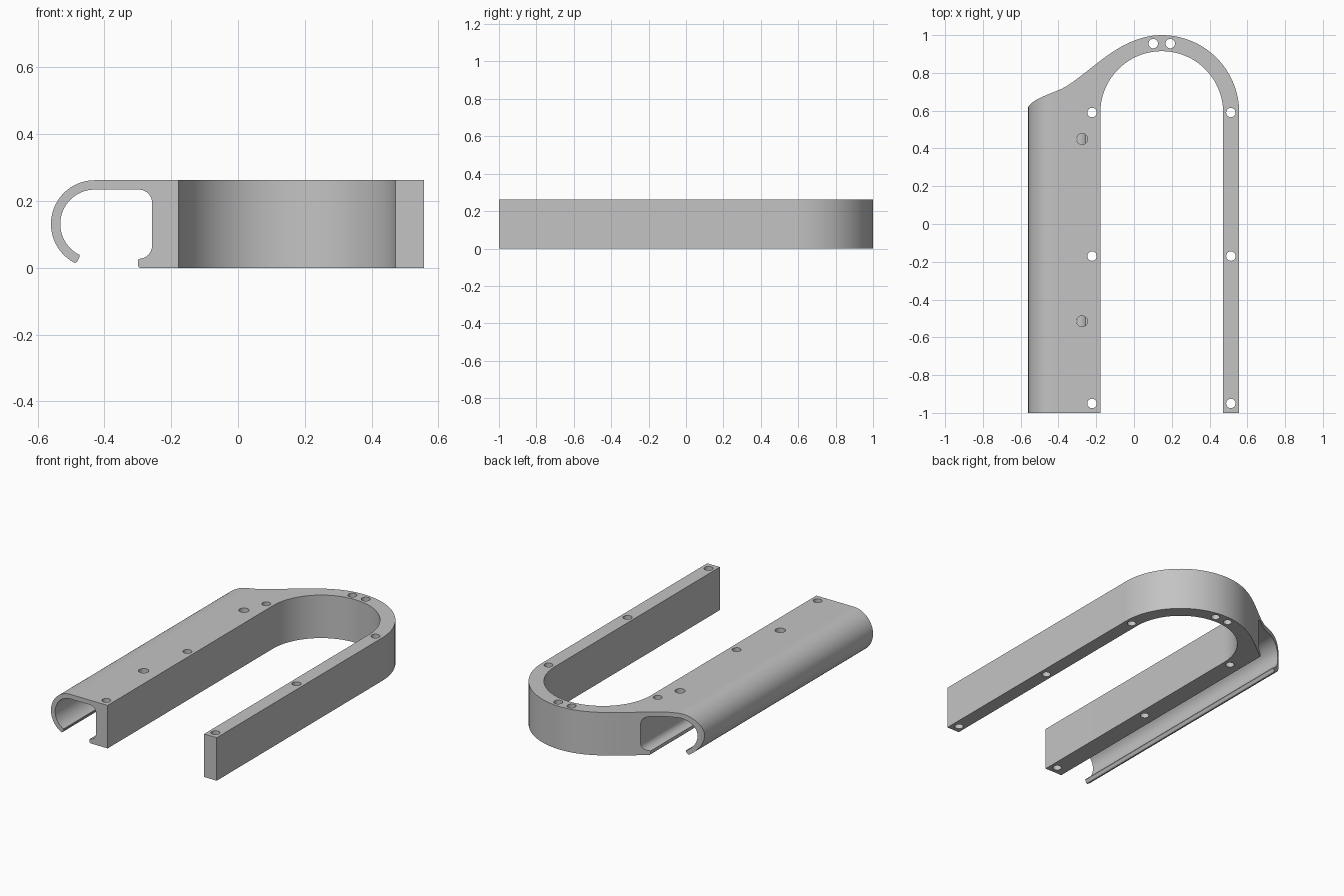
import bpy, bmesh, math
from mathutils import Vector
from mathutils.geometry import interpolate_bezier

if "Cube" in bpy.data.objects:
    bpy.data.objects.remove(bpy.data.objects["Cube"], do_unlink=True)

HEIGHT = 0.262
BEND_X, BEND_Y = 0.147, 0.59
INNER_R, OUTER_R = 0.325, 0.41

grey = bpy.data.materials.new("light grey")
grey.use_nodes = True
colour = (0.55, 0.55, 0.55, 1)
grey.diffuse_color = colour
grey.node_tree.nodes["Principled BSDF"].inputs["Base Color"].default_value = colour


def arc(cx, cy, r, start, end, steps):
    angles = [math.radians(start + (end - start) * i / steps) for i in range(steps + 1)]
    return [(cx + r * math.cos(a), cy + r * math.sin(a)) for a in angles]


def bezier(*points):
    return [(p.x, p.y) for p in interpolate_bezier(*[Vector(p) for p in points], 24)]


def prism(name, outline, place, direction):
    """Extrude a closed 2D outline along a direction."""
    bm = bmesh.new()
    face = bm.faces.new([bm.verts.new(place(a, b)) for a, b in outline])
    ext = bmesh.ops.extrude_face_region(bm, geom=[face])
    moved = [g for g in ext["geom"] if isinstance(g, bmesh.types.BMVert)]
    bmesh.ops.translate(bm, verts=moved, vec=direction)
    bmesh.ops.recalc_face_normals(bm, faces=bm.faces)
    mesh = bpy.data.meshes.new(name)
    bm.to_mesh(mesh)
    bm.free()
    obj = bpy.data.objects.new(name, mesh)
    bpy.context.collection.objects.link(obj)
    mesh.materials.append(grey)
    return obj


def boolean(obj, tool, operation):
    mod = obj.modifiers.new(operation.title(), "BOOLEAN")
    mod.object, mod.operation, mod.solver = tool, operation, "EXACT"
    bpy.context.view_layer.objects.active = obj
    bpy.ops.object.modifier_apply(modifier=mod.name)
    bpy.data.objects.remove(tool, do_unlink=True)


# Cross-section: hooked cable channel on the right, solid block beyond it
hook_x, hook_z = -0.429, HEIGHT / 2
section = arc(hook_x, hook_z, 0.131, 90, 243, 40)
section += [(-0.482, 0.018), (-0.474, 0.034), (-0.475, 0.040)]
section += arc(hook_x, hook_z, 0.103, 242, 90, 40)
section += arc(-0.297, 0.194, 0.04, 90, 0, 10)
section += arc(-0.297, 0.067, 0.04, 0, -85, 10)
section += [(-0.300, 0.024), (-0.300, 0.005), (-0.295, 0), (0.7, 0), (0.7, HEIGHT)]

# Plan: U-shaped frame with a flowing shoulder over the channel
plan = [(-0.62, -1.1), (-0.62, 0.53)]
plan += bezier((-0.56, 0.62), (-0.53, 0.665), (-0.45, 0.685), (-0.38, 0.717))
plan += bezier((-0.38, 0.717), (-0.24, 0.79), (-0.08, 1.0), (BEND_X, 1.0))[1:]
plan += arc(BEND_X, BEND_Y, OUTER_R, 90, 0, 32)[1:]
plan += [(BEND_X + OUTER_R, -1.1), (BEND_X + INNER_R, -1.1)]
plan += arc(BEND_X, BEND_Y, INNER_R, 0, 180, 56)
plan += [(BEND_X - INNER_R, -1.1)]

frame = prism("u_frame_with_channel", plan, lambda x, y: (x, y, -0.1), (0, 0, 0.5))
channel = prism("channel_section", section, lambda x, z: (x, -1, z), (0, 2.2, 0))
boolean(frame, channel, "INTERSECT")

# Screw holes: through the legs and bend, and through the channel roof
holes = [(x, y, 0.025, -0.1) for x in (-0.222, 0.513) for y in (0.59, -0.17, -0.95)]
holes += [(x, 0.955, 0.025, -0.1) for x in (0.102, 0.192)]
holes += [(-0.275, y, 0.029, 0.15) for y in (0.45, -0.515)]
for x, y, r, bottom in holes:
    drill = prism("drill", arc(x, y, r, 0, 345, 23),
                  lambda a, b: (a, b, bottom), (0, 0, 0.4 - bottom))
    boolean(frame, drill, "DIFFERENCE")

# Smooth curves, crisp edges
bpy.ops.object.select_all(action="DESELECT")
frame.select_set(True)
bpy.context.view_layer.objects.active = frame
bpy.ops.object.shade_smooth_by_angle(angle=math.radians(30))
